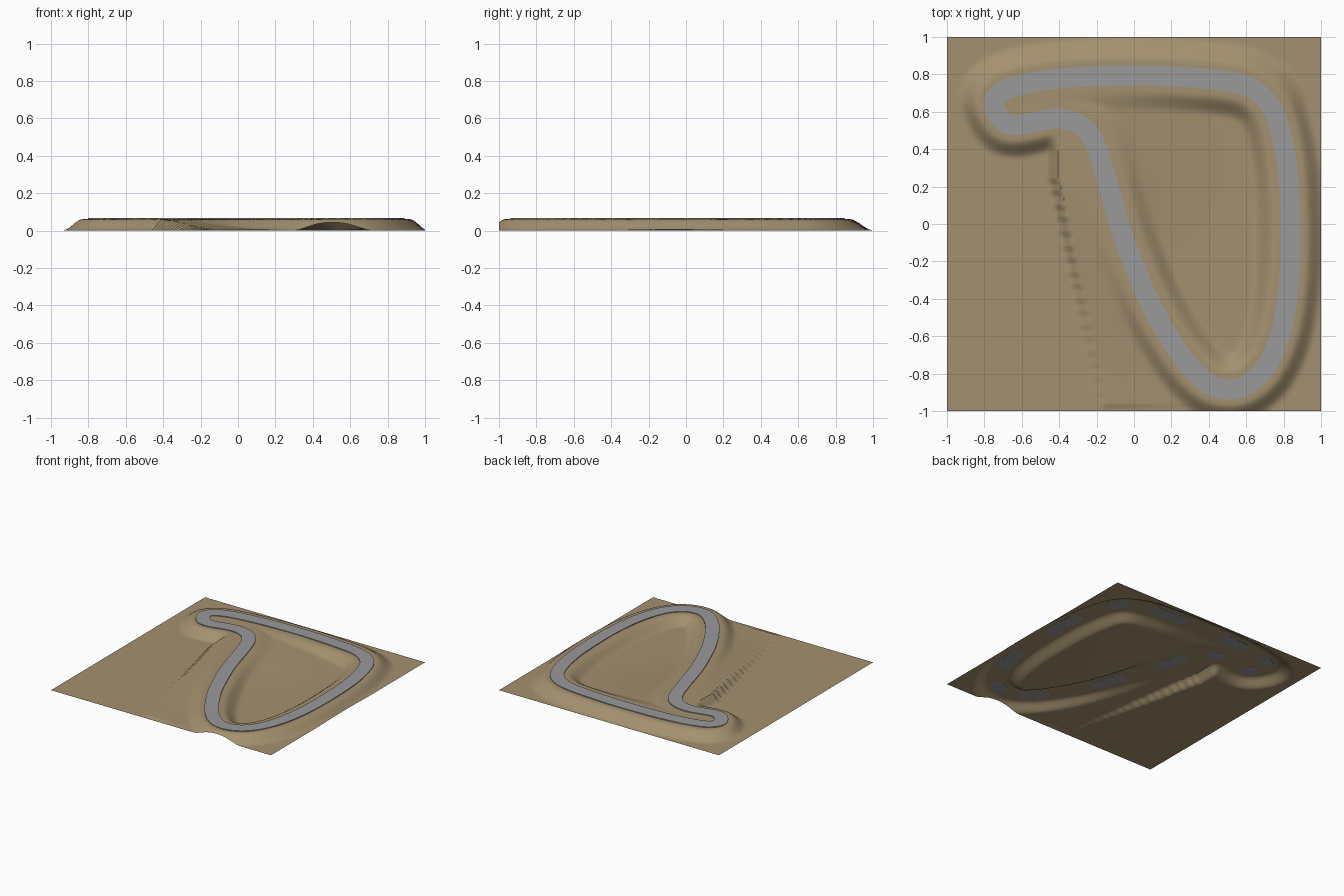
import bpy, bmesh, math
from mathutils import Vector, kdtree

if "Cube" in bpy.data.objects:
    bpy.data.objects.remove(bpy.data.objects["Cube"])

# circuit centre line (closed)
PATH = [(-0.2, .79), (.1, .793), (.4, .775), (.58, .745), (.7, .67), (.77, .54), (.82, .3),
        (.837, 0), (.83, -.3), (.79, -.56), (.715, -.75), (.61, -.857), (.49, -.885), (.38, -.84),
        (.25, -.7), (.1, -.45), (0, -.22), (-.08, 0), (-.15, .25), (-.21, .43), (-.29, .53),
        (-.42, .565), (-.62, .528), (-.7, .55), (-.75, .64), (-.7, .71), (-.58, .75), (-.42, .775)]
STEPS, CELLS, TOP = 10, 128, 0.061
CELL = 2 / CELLS


def material(name, rgb):
    m = bpy.data.materials.new(name)
    m.diffuse_color = (*rgb, 1)
    m.use_nodes = True
    m.node_tree.nodes["Principled BSDF"].inputs["Base Color"].default_value = m.diffuse_color
    return m


def finish(bm, name, mat):
    mesh = bpy.data.meshes.new(name)
    bm.to_mesh(mesh)
    bm.free()
    ob = bpy.data.objects.new(name, mesh)
    bpy.context.collection.objects.link(ob)
    mesh.materials.append(mat)
    bpy.context.view_layer.objects.active = ob
    ob.select_set(True)
    bpy.ops.object.shade_smooth_by_angle(angle=math.radians(40))
    ob.select_set(False)
    return ob


def smooth_loop(pts):
    p = [Vector((x, y, 0)) for x, y in pts]
    n, out = len(p), []
    for i in range(n):
        a, b, c, d = (p[(i + k) % n] for k in (-1, 0, 1, 2))
        for s in range(STEPS):
            t = s / STEPS
            out.append(.5 * (2 * b + (c - a) * t + (2 * a - 5 * b + 4 * c - d) * t * t
                             + (3 * b - a - 3 * c + d) * t ** 3))
    return out


line = smooth_loop(PATH)
tree = kdtree.KDTree(len(line))
for i, p in enumerate(line):
    tree.insert(p, i)
tree.balance()


def inside(x, y):
    hit = False
    for i, a in enumerate(line):
        b = line[i - 1]
        if (a.y > y) != (b.y > y) and x < (b.x - a.x) * (y - a.y) / (b.y - a.y) + a.x:
            hit = not hit
    return hit


def clamp(t):
    return max(0, min(1, t))


def smoothstep(t):
    t = clamp(t)
    return t * t * (3 - 2 * t)


def ground_height(x, y):
    d = tree.find(Vector((x, y, 0)))[2]
    inner = inside(x, y)
    if inner:
        # infield rises gently towards the hairpin
        floor = .85 * smoothstep(1 - math.hypot(x + .35, y - .65) / 1.1)
        return TOP * (floor + (1 - floor) * (1 - smoothstep((d - .085) / .11)))
    width = .1 + .03 * clamp((y - .6) / .2)
    slope = smoothstep((d - .08) / width)
    # raised shelf west of the middle straight, ending in a stepped ledge
    shelf = 0
    if -.97 < y < .54 and x < .5:
        ledge = -.46 + math.floor(max(0, .3 - y) * .22 / CELL) * CELL
        shelf = (.15 + .85 * smoothstep((y + 1.0) / 1.4))
        shelf *= clamp((.4 - x) / .5) * clamp((x - ledge) / .05)
    return TOP * (shelf + (1 - shelf) * (1 - slope))


# embankment terrain
bm = bmesh.new()
bmesh.ops.create_grid(bm, x_segments=CELLS, y_segments=CELLS, size=1)
for v in bm.verts:
    v.co.z = ground_height(v.co.x, v.co.y)
finish(bm, "terrain", material("earth", (.37, .28, .157)))

# road slab swept around the centre line
bm = bmesh.new()
rings, n = [], len(line)
for i, p in enumerate(line):
    t = (line[(i + 1) % n] - line[i - 1]).normalized()
    side = Vector((-t.y, t.x, 0)) * .053
    wave = .0015 * math.sin(i * math.tau * 12 / n)
    rings.append([bm.verts.new(p + side * s + Vector((0, 0, z)))
                  for s, z in ((1, .0675), (-1, .0675), (-1, .061 + wave), (1, .061 + wave))])
for i in range(n):
    a, b = rings[i - 1], rings[i]
    for k in range(4):
        j = (k + 1) % 4
        bm.faces.new((a[k], a[j], b[j], b[k]))
bmesh.ops.recalc_face_normals(bm, faces=bm.faces)
finish(bm, "road", material("asphalt", (.32, .32, .33)))
